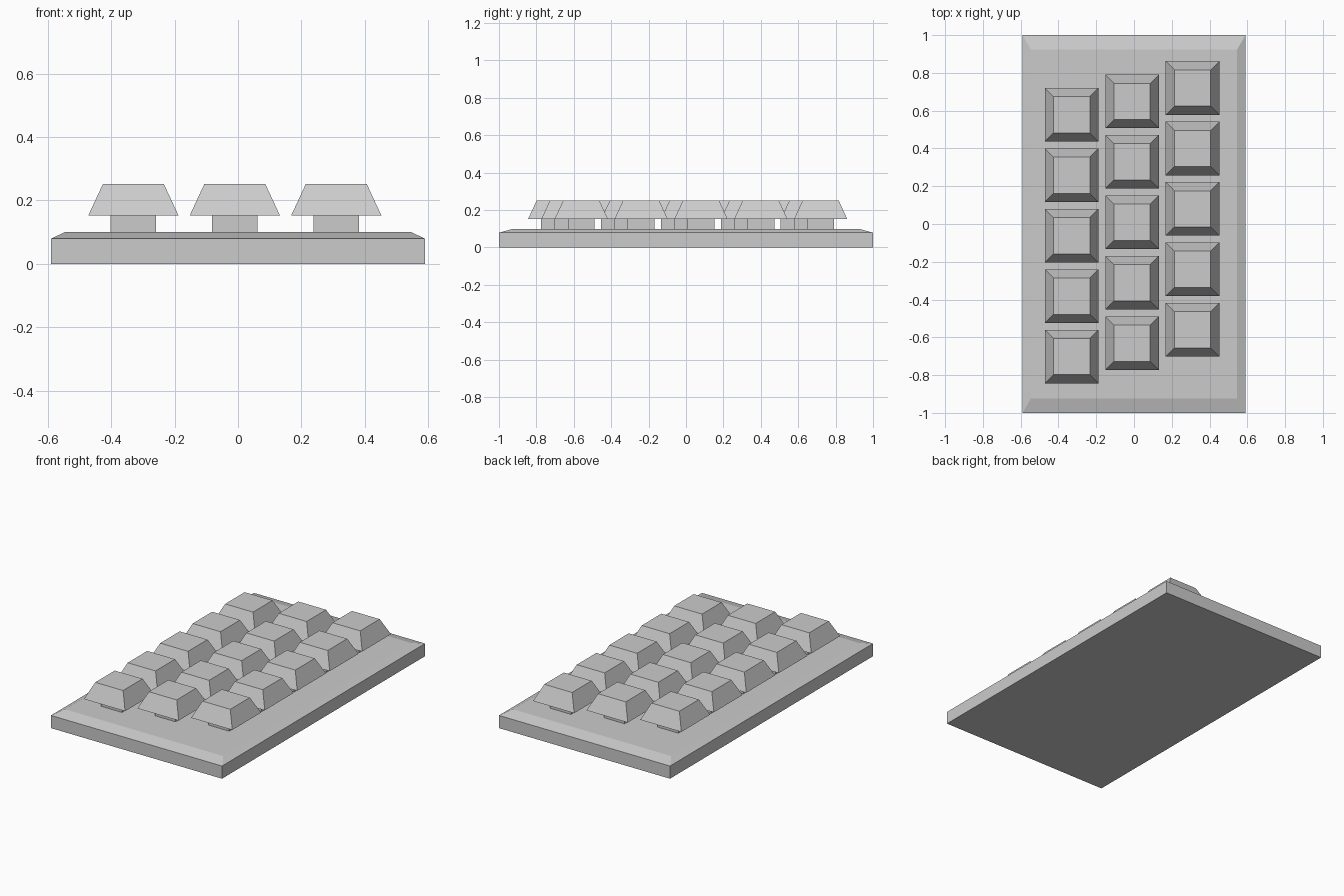
import bpy, bmesh

if "Cube" in bpy.data.objects:
    bpy.data.objects.remove(bpy.data.objects["Cube"])


def tapered_stack(name, x, y, sections):
    """Solid made of stacked rectangles, each (half_x, half_y, z)."""
    bm = bmesh.new()
    rings = []
    for hx, hy, z in sections:
        rings.append([bm.verts.new((sx * hx, sy * hy, z))
                      for sx, sy in ((-1, -1), (1, -1), (1, 1), (-1, 1))])
    for lo, hi in zip(rings, rings[1:]):
        for i in range(4):
            j = (i + 1) % 4
            bm.faces.new((lo[i], lo[j], hi[j], hi[i]))
    bm.faces.new(rings[0][::-1])
    bm.faces.new(rings[-1])
    mesh = bpy.data.meshes.new(name)
    bm.to_mesh(mesh)
    bm.free()
    obj = bpy.data.objects.new(name, mesh)
    obj.location = (x, y, 0)
    bpy.context.collection.objects.link(obj)
    return obj


# Base plate with a sloped top rim
tapered_stack("base_plate", 0, 0,
              [(0.59, 1.0, 0), (0.59, 1.0, 0.079), (0.546, 0.924, 0.1)])

# Three staggered columns of five keys, each a cap on a square stem
PITCH, STAGGER = 0.32, 0.071
for col in range(3):
    x = -0.33 + col * PITCH
    for row in range(5):
        y = -0.062 + col * STAGGER + (row - 2) * PITCH
        tapered_stack(f"key_stem_{col}_{row}", x, y,
                      [(0.072, 0.072, 0.1), (0.072, 0.072, 0.153)])
        tapered_stack(f"key_cap_{col}_{row}", x, y,
                      [(0.142, 0.142, 0.153), (0.096, 0.096, 0.252)])
